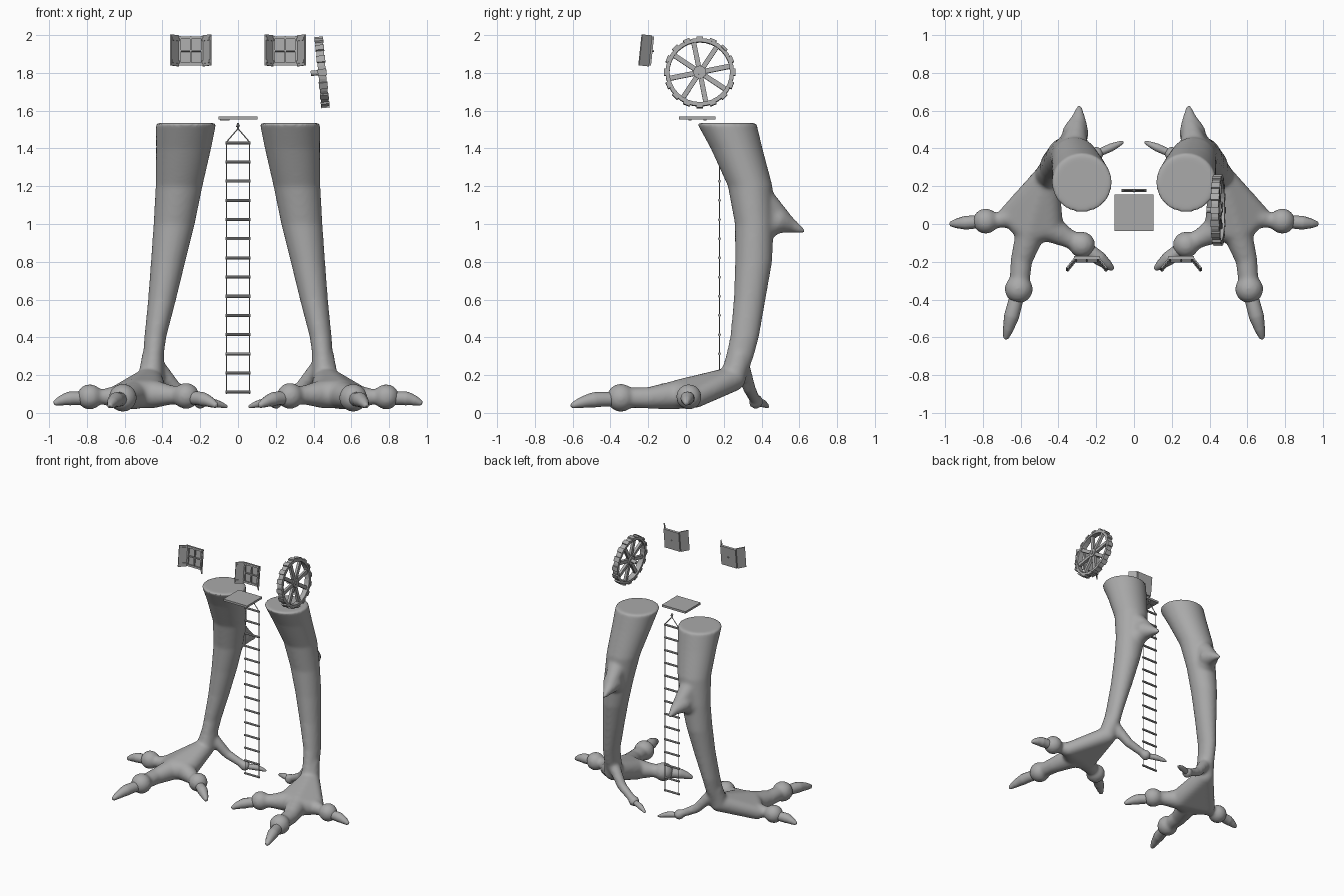
import bpy, bmesh, math
from mathutils import Matrix, Vector

if "Cube" in bpy.data.objects:
    bpy.data.objects.remove(bpy.data.objects["Cube"])

grey = bpy.data.materials.new("plain grey")
grey.use_nodes = True
grey.diffuse_color = (0.4, 0.4, 0.4, 1)
grey.node_tree.nodes["Principled BSDF"].inputs["Base Color"].default_value = (0.4, 0.4, 0.4, 1)


def finish(name, bm, matrix=None, smooth=False):
    bmesh.ops.recalc_face_normals(bm, faces=bm.faces)
    mesh = bpy.data.meshes.new(name)
    bm.to_mesh(mesh)
    bm.free()
    mesh.materials.append(grey)
    for p in mesh.polygons:
        p.use_smooth = smooth
    obj = bpy.data.objects.new(name, mesh)
    if matrix:
        obj.matrix_world = matrix
    bpy.context.collection.objects.link(obj)
    return obj


def box(bm, centre, size, turn=None):
    m = Matrix.Translation(centre) @ Matrix.Diagonal((*size, 1))
    bmesh.ops.create_cube(bm, size=1, matrix=(turn or Matrix()) @ m)


def rod(bm, a, b, r, sides=8):
    a, b = Vector(a), Vector(b)
    turn = (b - a).to_track_quat('Z', 'Y').to_matrix().to_4x4()
    bmesh.ops.create_cone(bm, cap_ends=True, segments=sides, radius1=r, radius2=r,
                          depth=(b - a).length, matrix=Matrix.Translation((a + b) / 2) @ turn)


def hull(bm, balls, s):
    """Convex skin around a few balls (x, y, z, radius)."""
    part = bmesh.new()
    for x, y, z, r in balls:
        bmesh.ops.create_icosphere(part, subdivisions=3, radius=r,
                                   matrix=Matrix.Translation((s * x, y, z)))
    bmesh.ops.delete(part, geom=part.faces[:], context='FACES_ONLY')
    bmesh.ops.delete(part, geom=part.edges[:], context='EDGES_FACES')
    res = bmesh.ops.convex_hull(part, input=part.verts[:])
    inner = [v for v in part.verts if not v.link_faces]
    bmesh.ops.delete(part, geom=inner, context='VERTS')
    bmesh.ops.recalc_face_normals(part, faces=part.faces)
    mesh = bpy.data.meshes.new("tmp")
    part.to_mesh(mesh)
    part.free()
    bm.from_mesh(mesh)
    bpy.data.meshes.remove(mesh)


def chain(bm, balls, s):
    for pair in zip(balls, balls[1:]):
        hull(bm, pair, s)


# Shaft rings: z, centre x, centre y, half width, half depth
SHAFT = [(1.535, .275, .215, .16, .158), (1.4, .288, .268, .146, .137),
         (1.2, .312, .34, .124, .118), (1.0, .338, .362, .109, .103),
         (.8, .37, .358, .091, .098), (.6, .402, .337, .074, .084),
         (.4, .438, .31, .058, .076), (.3, .448, .285, .054, .074), (.18, .46, .245, .065, .07)]
PALM = [(.465, .25, .18, .066), (.66, .05, .08, .054), (.55, -.04, .1, .076), (.45, -.01, .1, .076)]
TOES = {
    "outer": [(.64, .04, .085, .06), (.71, .02, .085, .042), (.785, .015, .085, .038)],
    "middle": [(.55, -.05, .095, .077), (.595, -.19, .08, .058), (.61, -.345, .08, .052)],
    "inner": [(.45, -.02, .1, .075), (.36, -.07, .095, .052), (.275, -.11, .09, .045)],
    "back": [(.44, .29, .26, .045), (.33, .335, .13, .034), (.2, .37, .06, .028)],
}
KNUCKLE = {"outer": .068, "middle": .075, "inner": .07, "back": .04}
TIP = {"outer": (.975, 0, .048), "middle": (.68, -.61, .035),
       "inner": (.11, -.24, .035), "back": (.055, .435, .03)}


def claw(name, start, end, r, s):
    a, b = Vector(start), Vector(end)
    curve = bpy.data.curves.new(name, 'CURVE')
    curve.dimensions = '3D'
    curve.bevel_depth = 1
    curve.bevel_resolution = 4
    curve.use_fill_caps = True
    spline = curve.splines.new('BEZIER')
    steps = [(0, .9), (.45, .95), (.75, .68), (.97, .33), (1, .08)]
    spline.bezier_points.add(len(steps) - 1)
    for p, (t, k) in zip(spline.bezier_points, steps):
        c = a.lerp(b, t) + Vector((0, 0, .05 * r / .04 * t * (1 - t)))
        p.co = (s * c.x, c.y, c.z)
        p.radius = r * k
        p.handle_left_type = p.handle_right_type = 'AUTO'
    curve.materials.append(grey)
    bpy.context.collection.objects.link(bpy.data.objects.new(name, curve))


def leg(side, s):
    bm = bmesh.new()
    # Shaft lofted through ellipses
    rings = []
    for z, cx, cy, rx, ry in SHAFT:
        rings.append([bm.verts.new((s * (cx + rx * math.cos(i * math.tau / 32)),
                                    cy + ry * math.sin(i * math.tau / 32), z)) for i in range(32)])
    for lo, hi in zip(rings, rings[1:]):
        for i in range(32):
            j = (i + 1) % 32
            bm.faces.new((lo[i], lo[j], hi[j], hi[i]))
    bm.faces.new(rings[0])
    bm.faces.new(rings[-1][::-1])
    bmesh.ops.recalc_face_normals(bm, faces=bm.faces)
    # Heel, palm and heel spur
    chain(bm, [(.449, .285, .3, .06), PALM[0]], s)
    hull(bm, PALM, s)
    hull(bm, [(.325, .36, 1.16, .085), (.34, .375, .98, .09), (.3, .52, 1.02, .045)], s)
    chain(bm, [(.31, .48, 1.02, .07), (.295, .55, .995, .04), (.29, .615, .965, .016)], s)
    for toe, balls in TOES.items():
        chain(bm, balls, s)
        x, y, z, _ = balls[-1]
        r = KNUCKLE[toe]
        hull(bm, [(x, y, z, r)], s)
        centre, tip = Vector((x, y, z)), Vector(TIP[toe])
        start = centre + (tip - centre).normalized() * r * .6
        claw(f"{side}_{toe}_claw", start, tip, r * .56, s)
    obj = finish(side + "_leg", bm, smooth=True)
    remesh = obj.modifiers.new("merge", 'REMESH')
    remesh.mode = 'VOXEL'
    remesh.voxel_size = .011
    remesh.use_smooth_shade = True
    soften = obj.modifiers.new("soften", 'SMOOTH')
    soften.factor = .5
    soften.iterations = 10


leg("left", 1)
leg("right", -1)

# Rope ladder
bm = bmesh.new()
for i in range(14):
    z = .11 + i * .1015
    rod(bm, (-.066, .177, z), (.066, .177, z), .008)
finish("ladder_rungs", bm)
bm = bmesh.new()
for s in (-1, 1):
    rod(bm, (s * .06, .177, .1), (s * .06, .177, 1.435), .003, 6)
    rod(bm, (s * .06, .177, 1.435), (0, .177, 1.505), .003, 6)
rod(bm, (0, .177, 1.5), (0, .177, 1.535), .005, 6)
bmesh.ops.create_icosphere(bm, subdivisions=1, radius=.011, matrix=Matrix.Translation((0, .177, 1.52)))
finish("ladder_ropes", bm)

# Trapdoor with two hinges beneath
bm = bmesh.new()
box(bm, (0, .06, 1.56), (.208, .192, .016))
for y in (.02, .1):
    box(bm, (-.07, y, 1.551), (.05, .016, .008))
finish("trapdoor", bm)

# Windows with open shutters, leaning back at the top
for side, s in (("right", -1), ("left", 1)):
    bm = bmesh.new()
    box(bm, (0, .006, 0), (.13, .006, .15))
    for k in (-1, 0, 1):
        w = .014 if k else .008
        box(bm, (k * .06, 0, 0), (w, .018, .155))
        box(bm, (0, 0, k * .07), (.134, .018, w))
    for k in (-1, 1):
        turn = Matrix.Translation((k * .065, -.004, 0)) @ Matrix.Rotation(-k * math.radians(52), 4, 'Z')
        box(bm, (k * .033, 0, 0), (.066, .008, .165), turn)
        for z in (-.06, .06):
            box(bm, (k * .033, -.005, z), (.06, .006, .016), turn)
    bmesh.ops.create_icosphere(bm, subdivisions=1, radius=.006, matrix=Matrix.Translation((0, .012, 0)))
    finish(side + "_window", bm, Matrix.Translation((s * .25, -.186, 1.916))
           @ Matrix.Rotation(math.radians(-6), 4, 'X'))

# Paddle wheel, built around x and leaning inwards
bm = bmesh.new()
N = 32
rim = [[bm.verts.new((x, r * math.cos(i * math.tau / N), r * math.sin(i * math.tau / N)))
        for i in range(N)] for x, r in ((-.02, .16), (.02, .16), (.02, .181), (-.02, .181))]
for k in range(4):
    a, b = rim[k], rim[(k + 1) % 4]
    for i in range(N):
        j = (i + 1) % N
        bm.faces.new((a[i], a[j], b[j], b[i]))
for i in range(16):
    turn = Matrix.Rotation(i * math.tau / 16, 4, 'X')
    box(bm, (0, 0, .182), (.046, .036, .014), turn)
for i in range(8):
    turn = Matrix.Rotation(i * math.tau / 8 + .2, 4, 'X')
    box(bm, (0, 0, .09), (.02, .026, .15), turn)
rod(bm, (-.02, 0, 0), (.018, 0, 0), .034, 16)
rod(bm, (-.06, 0, 0), (.024, 0, 0), .014, 12)
finish("wheel", bm, Matrix.Translation((.445, .073, 1.803)) @ Matrix.Rotation(math.radians(-5.5), 4, 'Y'))
